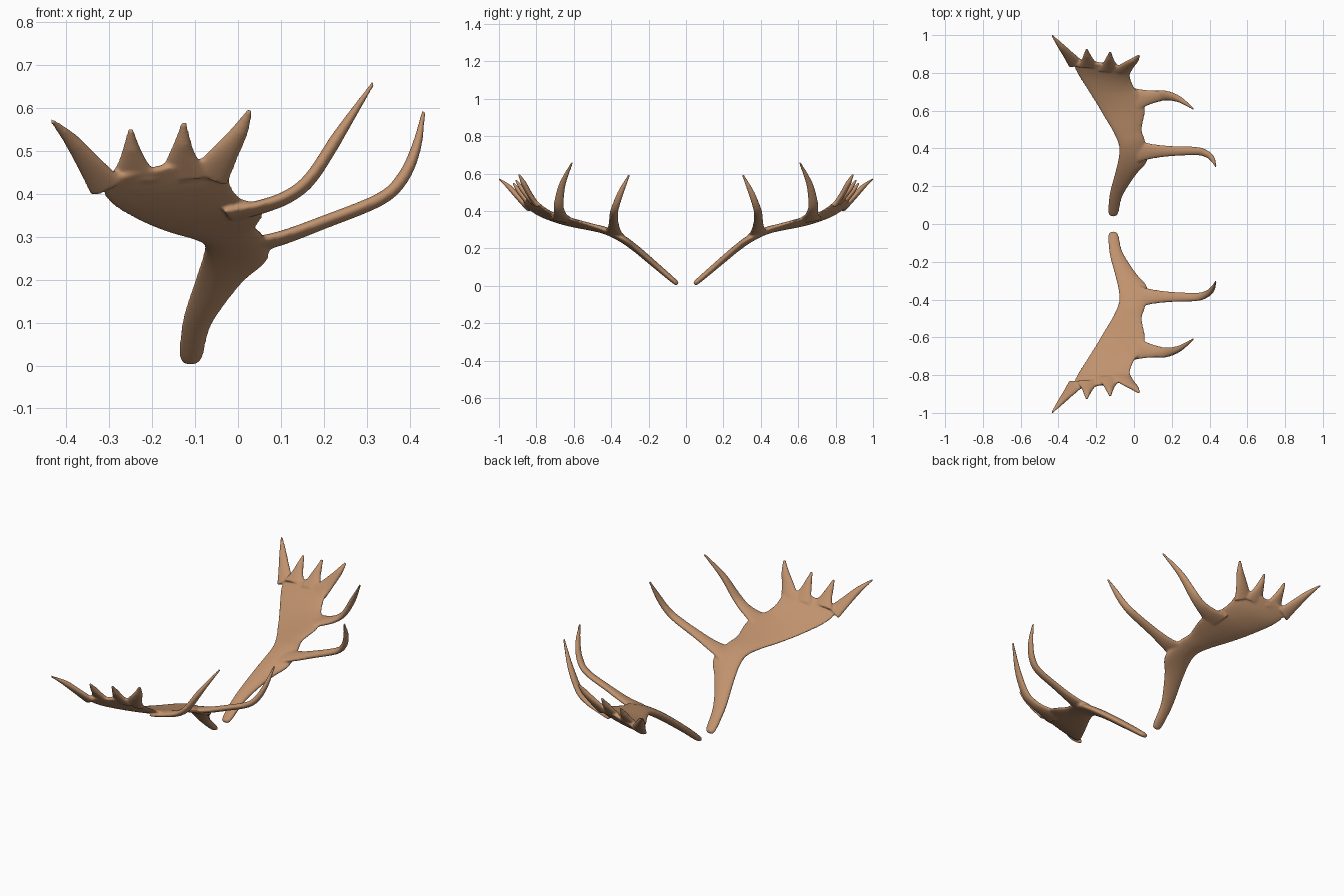
import bpy, bmesh, math
from mathutils import Vector

if "Cube" in bpy.data.objects:
    bpy.data.objects.remove(bpy.data.objects["Cube"])

horn = bpy.data.materials.new("antler tan")
horn.diffuse_color = (0.53, 0.29, 0.155, 1)
horn.use_nodes = True
horn.node_tree.nodes["Principled BSDF"].inputs["Base Color"].default_value = horn.diffuse_color


def spline(rows, steps=5):
    """Catmull-Rom interpolation of rows of numbers."""
    out = []
    for i in range(len(rows) - 1):
        a, b, c, d = (rows[max(0, min(len(rows) - 1, i + k))] for k in (-1, 0, 1, 2))
        for s in range(steps):
            t = s / steps
            out.append([0.5 * (2*q + (r - p)*t + (2*p - 5*q + 4*r - u)*t*t
                               + (3*q - p - 3*r + u)*t**3)
                        for p, q, r, u in zip(a, b, c, d)])
    return out + [list(rows[-1])]


def loft(bm, sections, sides=16):
    """Closed skin over ellipses given as (centre, half width, half thickness)."""
    rings = []
    for c, w, n in sections:
        rings.append([bm.verts.new(c + w * math.cos(a) + n * math.sin(a))
                      for a in (2 * math.pi * k / sides for k in range(sides))])
    for r0, r1 in zip(rings, rings[1:]):
        for k in range(sides):
            j = (k + 1) % sides
            bm.faces.new((r0[k], r0[j], r1[j], r1[k]))
    bm.faces.new(rings[0][::-1])
    bm.faces.new(rings[-1])


def tangent(pts, i):
    return (pts[min(i + 1, len(pts) - 1)] - pts[max(i - 1, 0)]).normalized()


# Beam and palm: rear edge point, front edge point, half thickness
ribs = [
    (-.122, .044, .008, -.098, .044, .008, .008),
    (-.136, .062, .022, -.082, .060, .022, .014),
    (-.129, .16, .105, -.060, .15, .100, .017),
    (-.098, .28, .205, .010, .26, .195, .019),
    (-.081, .36, .260, .070, .335, .250, .020),
    (-.082, .42, .286, .060, .435, .300, .019),
    (-.112, .49, .300, .042, .50, .322, .017),
    (-.160, .57, .312, .058, .59, .350, .016),
    (-.205, .645, .328, .050, .665, .372, .016),
    (-.252, .72, .350, .004, .72, .392, .015),
    (-.302, .80, .383, -.018, .775, .430, .014),
    (-.335, .875, .435, -.030, .83, .490, .009),
]
bm = bmesh.new()
rows = spline(ribs)
mids = [(Vector(r[:3]) + Vector(r[3:6])) / 2 for r in rows]
sections = []
for i, r in enumerate(rows):
    half = (Vector(r[3:6]) - Vector(r[:3])) / 2
    sections.append((mids[i], half, half.cross(tangent(mids, i)).normalized() * r[6]))
loft(bm, sections, 32)

# Tines: flat direction, then centre x, y, z and half width along each one
brow = [(.02, .385, .278, .06), (.10, .385, .297, .040), (.20, .386, .334, .028),
        (.33, .386, .387, .023), (.383, .372, .436, .020), (.415, .345, .507, .016),
        (.433, .303, .594, .006)]
second = [(-.02, .655, .352, .075), (.06, .668, .372, .045), (.12, .676, .396, .032),
          (.172, .680, .440, .027), (.24, .660, .545, .018), (.316, .608, .660, .006)]
rear = [(-.305, .845, .415, .045), (-.345, .892, .468, .031),
        (-.39, .945, .527, .018), (-.434, .999, .571, .006)]
spike_a = [(-.243, .835, .435, .062), (-.246, .870, .478, .033),
           (-.249, .900, .517, .017), (-.250, .926, .551, .007)]
spike_b = [(-.128, .815, .440, .062), (-.130, .855, .490, .033),
           (-.128, .885, .530, .017), (-.126, .911, .567, .007)]
spike_c = [(-.068, .805, .440, .050), (-.028, .842, .498, .033),
           (.005, .868, .548, .020), (.028, .894, .596, .007)]
palm_up = (0, -.75, .65)
for flat, path in (((-.5, -.2, .8), brow), ((-.6, -.2, .75), second), (palm_up, rear),
                   (palm_up, spike_a), (palm_up, spike_b), (palm_up, spike_c)):
    rows = spline(path)
    pts = [Vector(r[:3]) for r in rows]
    sections = []
    for i, r in enumerate(rows):
        t = tangent(pts, i)
        side = t.cross(Vector(flat)).normalized()
        thick = min(.015, max(.006, r[3] * .75))
        sections.append((pts[i], side * r[3], side.cross(t) * thick))
    loft(bm, sections)
bmesh.ops.recalc_face_normals(bm, faces=bm.faces)

mesh = bpy.data.meshes.new("antlers")
bm.to_mesh(mesh)
bm.free()
mesh.materials.append(horn)
antlers = bpy.data.objects.new("antlers", mesh)
bpy.context.collection.objects.link(antlers)

# Fuse into one skin, soften the joins, mirror to the other side
fuse = antlers.modifiers.new("fuse", 'REMESH')
fuse.mode = 'VOXEL'
fuse.voxel_size = 0.005
fuse.use_smooth_shade = True
soft = antlers.modifiers.new("soften", 'SMOOTH')
soft.factor = 0.5
soft.iterations = 8
pair = antlers.modifiers.new("pair", 'MIRROR')
pair.use_axis = (False, True, False)
pair.use_clip = False

final = bpy.data.meshes.new_from_object(
    antlers.evaluated_get(bpy.context.evaluated_depsgraph_get()))
antlers.modifiers.clear()
antlers.data = final
final.materials.clear()
final.materials.append(horn)
for p in final.polygons:
    p.use_smooth = True
    p.material_index = 0
